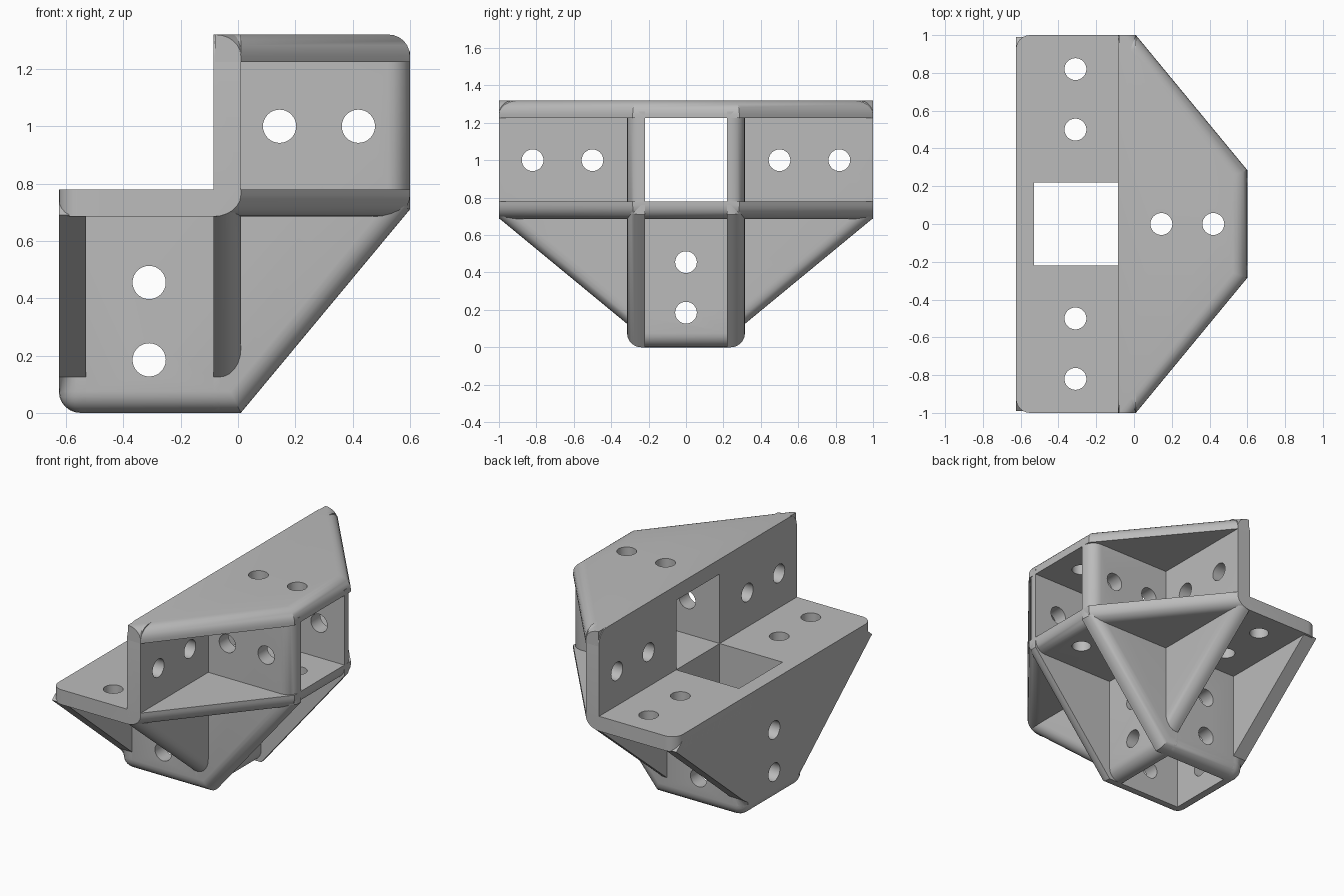
import bpy, bmesh
from mathutils import Matrix, Vector

cube = bpy.data.objects.get("Cube")
if cube:
    bpy.data.objects.remove(cube, do_unlink=True)

grey = bpy.data.materials.new("light_grey")
grey.use_nodes = True
colour = (0.5, 0.5, 0.5, 1)
grey.diffuse_color = colour
grey.node_tree.nodes["Principled BSDF"].inputs["Base Color"].default_value = colour

RIM = 0.075      # radius of the rounded outer edges
HOLE = 0.058     # screw hole radius


def place(axis, u, v, w):
    """Plane coordinates to space: w runs along the plate normal."""
    return Vector({"x": (w, u, v), "y": (u, w, v), "z": (u, v, w)}[axis])


def to_object(name, bm):
    bmesh.ops.recalc_face_normals(bm, faces=bm.faces)
    mesh = bpy.data.meshes.new(name)
    bm.to_mesh(mesh)
    bm.free()
    obj = bpy.data.objects.new(name, mesh)
    bpy.context.collection.objects.link(obj)
    return obj


def make_cutter(axis, mid, holes, window):
    """Screw holes and an optional square window through a plate."""
    bm = bmesh.new()
    turn = {"x": Matrix.Rotation(1.5707963, 4, "Y"),
            "y": Matrix.Rotation(1.5707963, 4, "X"),
            "z": Matrix.Identity(4)}[axis]
    for u, v in holes:
        bmesh.ops.create_cone(bm, cap_ends=True, segments=32, radius1=HOLE,
                              radius2=HOLE, depth=0.3,
                              matrix=Matrix.Translation(place(axis, u, v, mid)) @ turn)
    if window:
        u0, u1, v0, v1 = window
        size = place(axis, u1 - u0, v1 - v0, 0.3)
        centre = place(axis, (u0 + u1) / 2, (v0 + v1) / 2, mid)
        bmesh.ops.create_cube(bm, size=1, matrix=Matrix.Translation(centre)
                              @ Matrix.Diagonal((*size, 1)))
    cutter = to_object("cutter", bm)
    cutter.hide_render = True
    return cutter


def plate(name, axis, outline, inner, outer, rim, corner, holes, window=None):
    """Flat plate whose outer rim and chosen corners are rounded."""
    bm = bmesh.new()
    low = [bm.verts.new(place(axis, u, v, inner)) for u, v in outline]
    high = [bm.verts.new(place(axis, u, v, outer)) for u, v in outline]
    bm.faces.new(low)
    bm.faces.new(high)
    rounded = []
    for i, (u, v) in enumerate(outline):
        j = (i + 1) % len(outline)
        bm.faces.new((low[i], low[j], high[j], high[i]))
        if rim((u + outline[j][0]) / 2, (v + outline[j][1]) / 2):
            rounded.append(bm.edges.get((high[i], high[j])))
        if corner(u, v):
            rounded.append(bm.edges.get((low[i], high[i])))
    bmesh.ops.recalc_face_normals(bm, faces=bm.faces)
    bmesh.ops.bevel(bm, geom=rounded, offset=RIM, segments=6, profile=0.5,
                    affect="EDGES", offset_type="OFFSET")
    obj = to_object(name, bm)
    obj.data.materials.append(grey)

    cutter = make_cutter(axis, (inner + outer) / 2, holes, window)
    cut = obj.modifiers.new("holes", "BOOLEAN")
    cut.object = cutter
    cut.operation = "DIFFERENCE"
    cut.solver = "EXACT"
    bpy.ops.object.select_all(action="DESELECT")
    bpy.context.view_layer.objects.active = obj
    obj.select_set(True)
    bpy.ops.object.modifier_apply(modifier=cut.name)
    bpy.data.objects.remove(cutter, do_unlink=True)
    bpy.ops.object.shade_smooth_by_angle(angle=0.5)
    return obj


def mirrored(half):
    """Close a half outline given on the positive u side."""
    return half + [(-u, v) for u, v in reversed(half)]


def swap(points):
    return [(v, u) for u, v in points]


arm = [0.145, 0.42]
wing = [-0.82, -0.5, 0.5, 0.82]
leg = [0.185, 0.455]

# Horizontal plates
shelf = swap(mirrored([(1, -0.625), (1, 0.01), (0.285, 0.6)]))
plate("middle_plate", "z", shelf, 0.78, 0.685,
      lambda x, y: x > 0.05, lambda x, y: x < -0.5,
      [(-0.31, y) for y in wing] + [(x, 0) for x in arm],
      (-0.53, -0.085, -0.22, 0.22))
roof = swap(mirrored([(1, -0.08), (1, 0.01), (0.285, 0.6)]))
roof_plate = plate("top_plate", "z", roof, 1.225, 1.32,
                   lambda x, y: x > 0.05, lambda x, y: False,
                   [(x, 0) for x in arm])

# Cross plates: the tall one with the window and the short one
tall = mirrored([(0.315, 0), (0.315, 0.125), (1, 0.69), (1, 1.32)])
plate("tall_cross_plate", "x", tall, -0.085, 0.01,
      lambda y, z: z < 0.6, lambda y, z: z < 0.05 or z > 1.3,
      [(y, 1) for y in wing] + [(0, z) for z in leg],
      (-0.22, 0.22, 0.78, 1.225))
short = mirrored([(0.315, 0), (0.315, 0.125), (0.99, 0.69), (0.93, 0.74)])
plate("short_cross_plate", "x", short, -0.53, -0.625,
      lambda y, z: z < 0.1, lambda y, z: z < 0.05,
      [(0, z) for z in leg])

# Side plates joining leg and arm, with the sloping gusset
side = [(-0.625, 0), (0.01, 0), (0.6, 0.71), (0.6, 1.26),
        (-0.06, 1.26), (-0.06, 0.76), (-0.625, 0.76)]
for label, s in (("left", 1), ("right", -1)):
    plate(label + "_side_plate", "y", side, 0.22 * s, 0.315 * s,
          lambda x, z: z < 0.7 and x != -0.06 or x > 0.55,
          lambda x, z: x < -0.6 and z < 0.1,
          [(x, 1) for x in arm] + [(-0.31, z) for z in leg])
